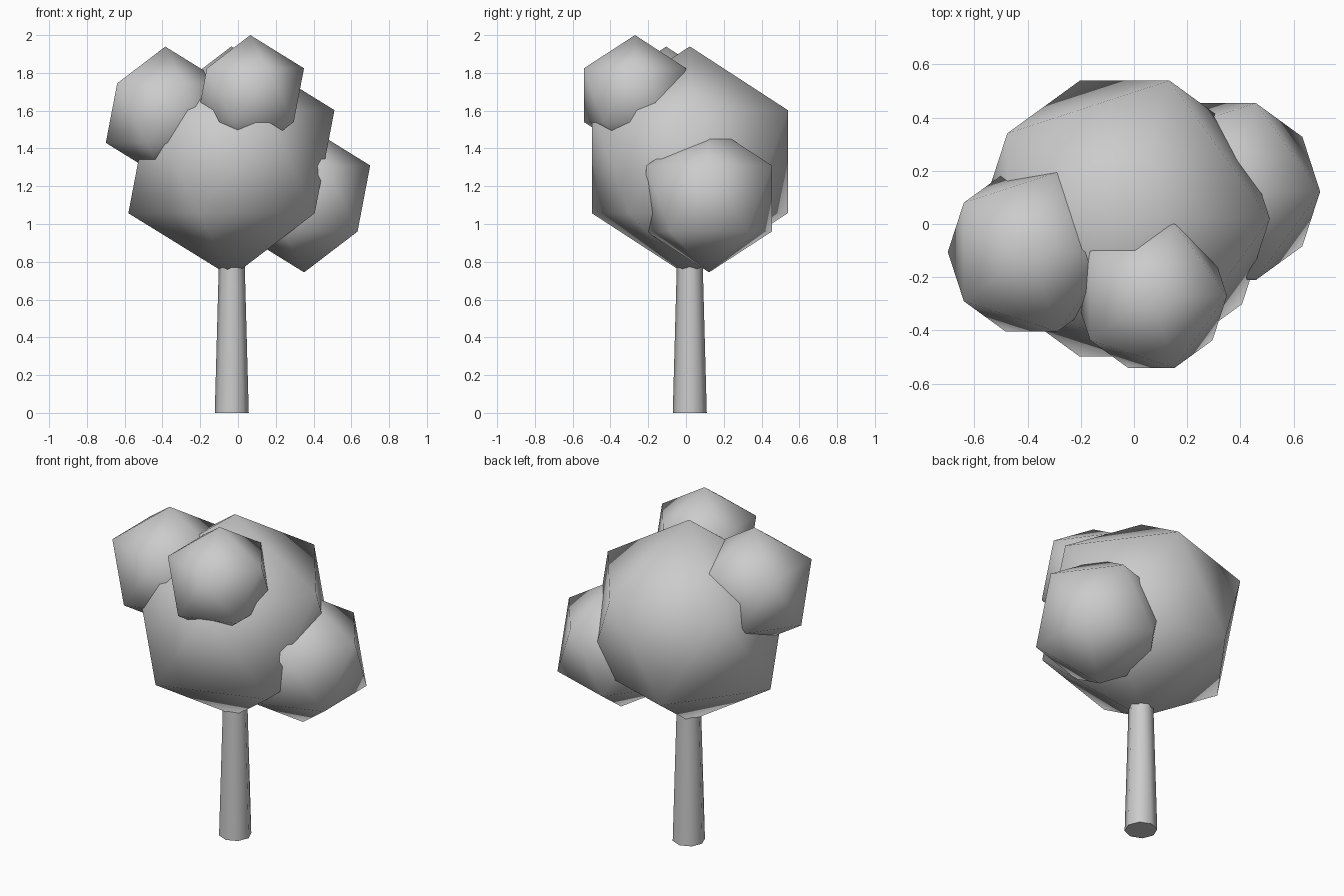
import bpy

if "Cube" in bpy.data.objects:
    bpy.data.objects.remove(bpy.data.objects["Cube"])

# trunk: tapered eight-sided post running up into the crown
BASE_R, TOP_R, HEIGHT = 0.09, 0.06, 1.1
bpy.ops.mesh.primitive_cone_add(vertices=8, radius1=BASE_R, radius2=TOP_R, depth=HEIGHT,
                                location=(-0.033, 0.02, HEIGHT / 2))
bpy.context.object.name = "trunk"
bpy.ops.object.shade_smooth_by_angle(angle=1.0)

# foliage: smooth-shaded icosahedron clumps (name, radius, centre)
clumps = [
    ("crown_main", 0.61, (-0.035, 0.02, 1.33)),
    ("crown_right", 0.391, (0.35, 0.122, 1.135)),
    ("crown_left", 0.352, (-0.385, -0.105, 1.587)),
    ("crown_front_top", 0.318, (0.065, -0.27, 1.682)),
]
for name, radius, centre in clumps:
    bpy.ops.mesh.primitive_ico_sphere_add(subdivisions=1, radius=radius, location=centre)
    bpy.context.object.name = name
    bpy.ops.object.shade_smooth()
